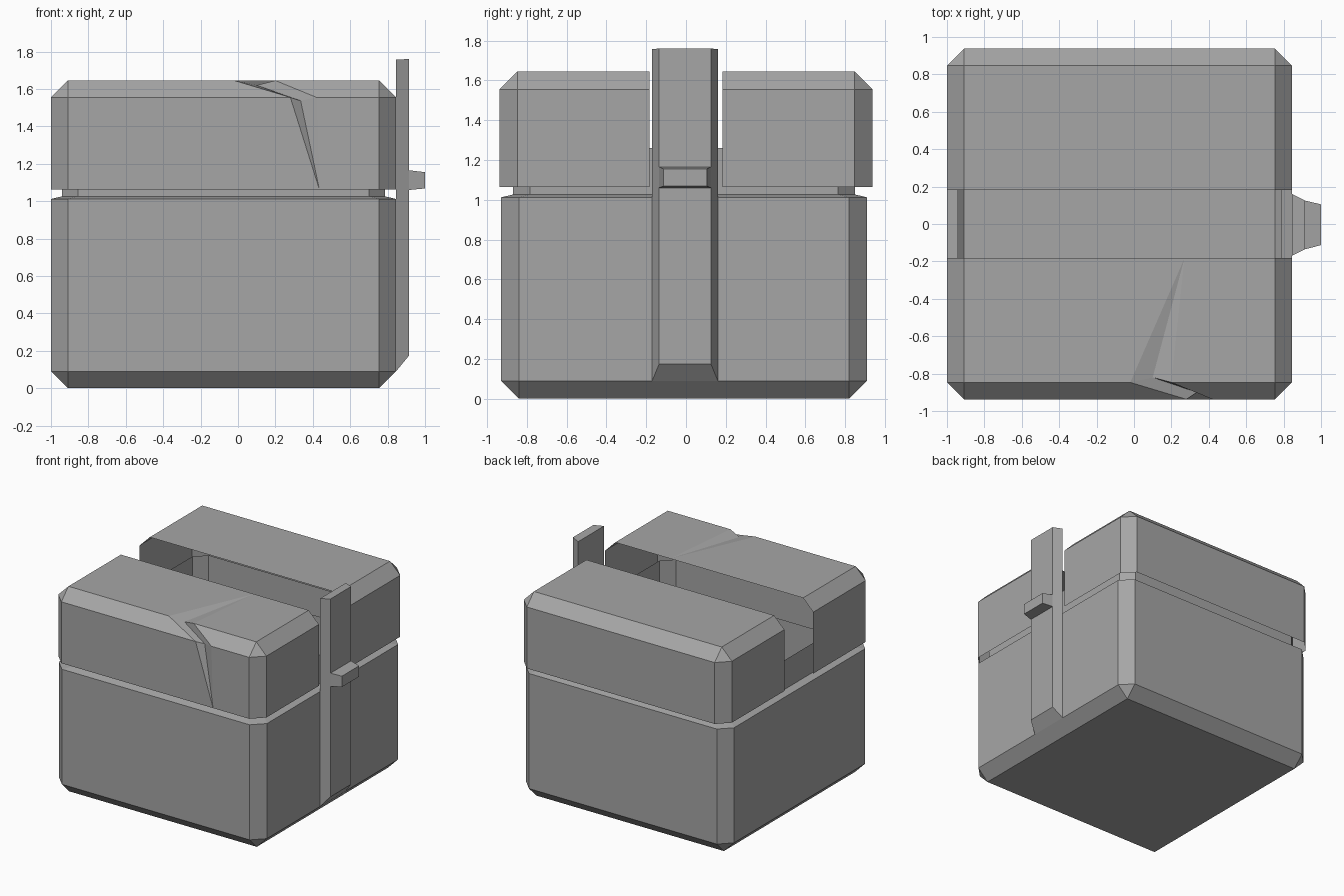
import bpy, bmesh, math

if "Cube" in bpy.data.objects:
    bpy.data.objects.remove(bpy.data.objects["Cube"])

grey = bpy.data.materials.new("stone_grey")
grey.diffuse_color = (0.38, 0.38, 0.38, 1)
grey.use_nodes = True
grey.node_tree.nodes["Principled BSDF"].inputs["Base Color"].default_value = grey.diffuse_color


def finish(bm, name):
    bmesh.ops.remove_doubles(bm, verts=bm.verts, dist=0.0005)
    bmesh.ops.dissolve_degenerate(bm, edges=bm.edges, dist=0.0005)
    me = bpy.data.meshes.new(name)
    bm.to_mesh(me)
    bm.free()
    me.materials.append(grey)
    ob = bpy.data.objects.new(name, me)
    bpy.context.collection.objects.link(ob)
    return ob


def ring(bm, x0, x1, y0, y1, c, z):
    """Rectangle with corners cut by c, counter-clockwise from above."""
    pts = [(x0 + c, y0), (x1 - c, y0), (x1, y0 + c), (x1, y1 - c),
           (x1 - c, y1), (x0 + c, y1), (x0, y1 - c), (x0, y0 + c)]
    return [bm.verts.new((x, y, z)) for x, y in pts]


def loft(bm, rings):
    for a, b in zip(rings, rings[1:]):
        n = len(a)
        for i in range(n):
            j = (i + 1) % n
            bm.faces.new((a[i], a[j], b[j], b[i]))


def poly(bm, *pts):
    bm.faces.new([bm.verts.new(p) for p in pts])


# Box body: bevelled open shell with a sloped rim and a raised neck
bm = bmesh.new()
rings = [ring(bm, -0.91, 0.755, -0.84, 0.82, 0, 0),
         ring(bm, -1, 0.845, -0.93, 0.91, 0.09, 0.09),
         ring(bm, -1, 0.845, -0.93, 0.91, 0.09, 1.012),
         ring(bm, -0.94, 0.785, -0.87, 0.85, 0.085, 1.026),
         ring(bm, -0.94, 0.785, -0.87, 0.85, 0.085, 1.26)]
loft(bm, rings)
bm.faces.new(rings[0][::-1])
finish(bm, "box_body")

# Lid: bevelled shell split by a slot along x
SLOT = 0.183
X0, X1, Y0, Y1 = -1, 0.845, -0.937, 0.937
bm = bmesh.new()
rings = [ring(bm, X0, X1, Y0, Y1, 0.09, 1.063),
         ring(bm, X0, X1, Y0, Y1, 0.09, 1.555),
         ring(bm, X0 + 0.09, X1 - 0.09, Y0 + 0.09, Y1 - 0.09, 0, 1.645)]
loft(bm, rings)
bm.faces.new(rings[2])
bmesh.ops.remove_doubles(bm, verts=bm.verts, dist=0.0005)
for y in (-SLOT, SLOT):
    bmesh.ops.bisect_plane(bm, geom=bm.verts[:] + bm.edges[:] + bm.faces[:],
                           plane_co=(0, y, 0), plane_no=(0, 1, 0))
bm.normal_update()
# remove the slot, and the front panels that carry the chip
gone = []
for f in bm.faces:
    c = f.calc_center_median()
    in_slot = abs(c.y) < SLOT - 0.01
    front_panel = c.y < -SLOT and len(f.verts) == 4 and abs(f.normal.x) < 0.05
    if in_slot or front_panel:
        gone.append(f)
bmesh.ops.delete(bm, geom=gone, context='FACES')

# Chipped front panels: top, bevel and front around a diagonal notch
xl, xr, yt, zt, zb, z0 = X0 + 0.09, X1 - 0.09, Y0 + 0.09, 1.645, 1.555, 1.063
a, b, d = (-0.02, yt, zt), (0.10, -0.82, 1.62), (0.20, yt, zt)
g, c, e = (0.28, Y0, zb), (0.335, -0.90, 1.537), (0.42, Y0, zb)
back, low = (0.27, -SLOT, zt), (0.435, Y0, z0)
poly(bm, (xl, yt, zt), a, back, (xl, -SLOT, zt))
poly(bm, a, b, back)
poly(bm, b, d, back)
poly(bm, d, (xr, yt, zt), (xr, -SLOT, zt), back)
poly(bm, (xl, Y0, zb), g, a, (xl, yt, zt))
poly(bm, g, c, b, a)
poly(bm, c, e, d, b)
poly(bm, e, (xr, Y0, zb), (xr, yt, zt), d)
poly(bm, (xl, Y0, z0), low, g, (xl, Y0, zb))
poly(bm, low, c, g)
poly(bm, low, e, c)
poly(bm, low, (xr, Y0, z0), (xr, Y0, zb), e)
finish(bm, "split_lid")


def frustum(name, xa, ra, xb, rb):
    """Block between two rectangles (y0, y1, z0, z1) facing x."""
    bm = bmesh.new()
    ends = []
    for x, (y0, y1, za, zc) in ((xa, ra), (xb, rb)):
        ends.append([bm.verts.new((x, y, z)) for y, z in
                     ((y0, za), (y1, za), (y1, zc), (y0, zc))])
    loft(bm, ends)
    bm.faces.new(ends[0][::-1])
    bm.faces.new(ends[1])
    finish(bm, name)


# Latch post on the right side, with its knob
frustum("latch_post", 0.845, (-0.17, 0.16, 0.09, 1.757),
        0.915, (-0.135, 0.125, 0.175, 1.76))
frustum("latch_knob", 0.915, (-0.135, 0.125, 1.06, 1.165),
        1.0, (-0.113, 0.105, 1.068, 1.155))

# Small hexagonal stud on the inside floor
bm = bmesh.new()
hexes = [[bm.verts.new((-0.08 + 0.044 * math.cos(i * math.pi / 3),
                        0.044 * math.sin(i * math.pi / 3), z)) for i in range(6)]
         for z in (0.001, 0.008)]
loft(bm, hexes)
bm.faces.new(hexes[1])
finish(bm, "floor_stud")
